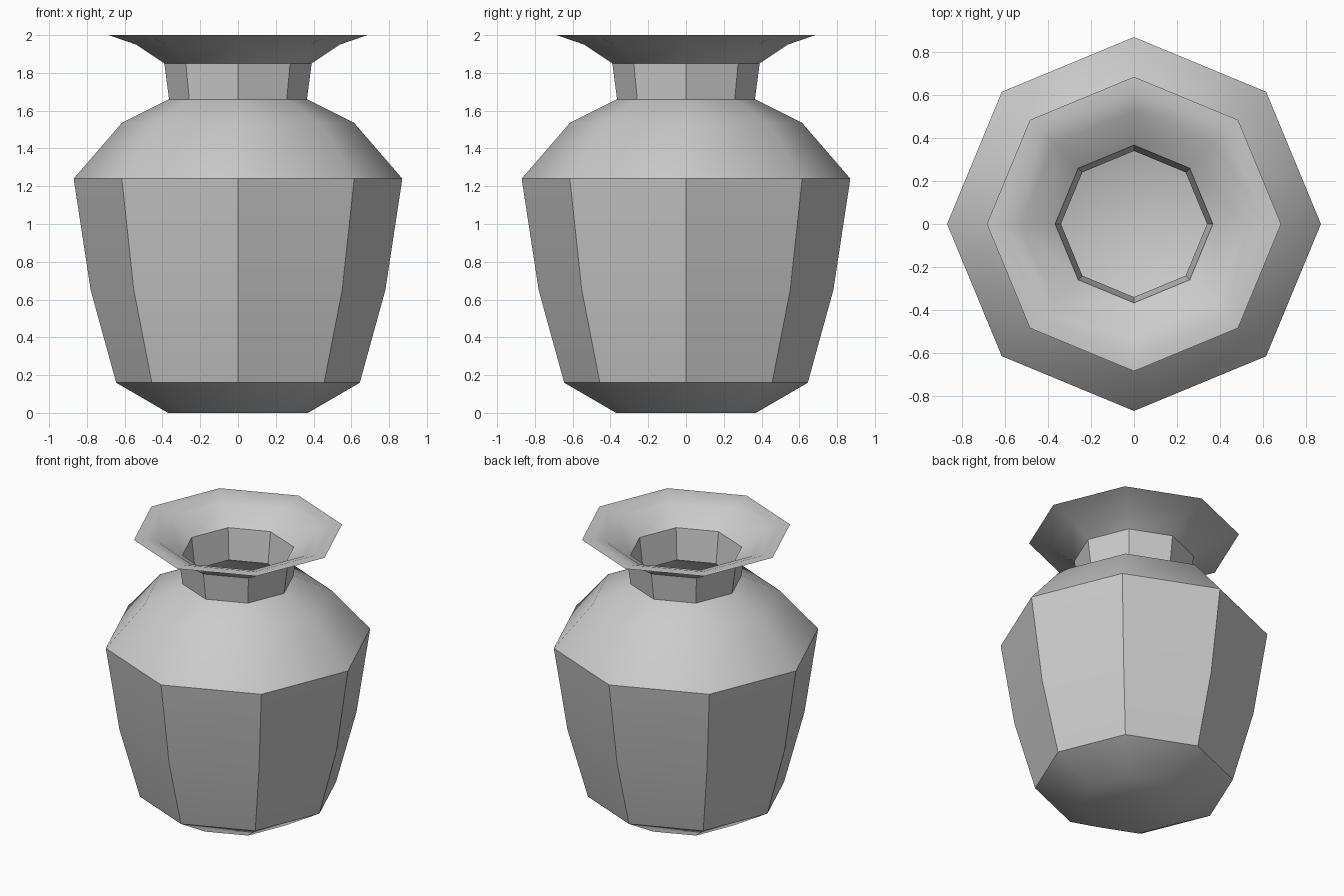
import bpy, bmesh
from math import cos, sin, pi, radians

if "Cube" in bpy.data.objects:
    bpy.data.objects.remove(bpy.data.objects["Cube"])

SIDES = 8

# Closed wall profile (radius, height): up the outside, over the rim, down the inside
outer = [(0.37, 0.0), (0.645, 0.16), (0.78, 0.65), (0.87, 1.24), (0.615, 1.535),
         (0.365, 1.66), (0.39, 1.85), (0.54, 1.95), (0.685, 2.0)]
inner = [(0.615, 2.0), (0.525, 1.97), (0.367, 1.864), (0.34, 1.645), (0.603, 1.513),
         (0.844, 1.234), (0.756, 0.655), (0.625, 0.176), (0.33, 0.025)]

# Octagonal vase body
bm = bmesh.new()
rings = [[bm.verts.new((r * cos(2 * pi * i / SIDES), r * sin(2 * pi * i / SIDES), z))
          for i in range(SIDES)] for r, z in outer + inner]
for low, high in zip(rings, rings[1:]):
    for i in range(SIDES):
        j = (i + 1) % SIDES
        bm.faces.new((low[i], low[j], high[j], high[i]))

# Underside and inside floor
bm.faces.new(rings[0][::-1])
bm.faces.new(rings[-1])
bmesh.ops.recalc_face_normals(bm, faces=bm.faces)

mesh = bpy.data.meshes.new("vase")
bm.to_mesh(mesh)
bm.free()
vase = bpy.data.objects.new("vase", mesh)
bpy.context.collection.objects.link(vase)

# Soft along the profile, crisp at the corners between sides
bpy.context.view_layer.objects.active = vase
vase.select_set(True)
bpy.ops.object.shade_smooth_by_angle(angle=radians(35))
